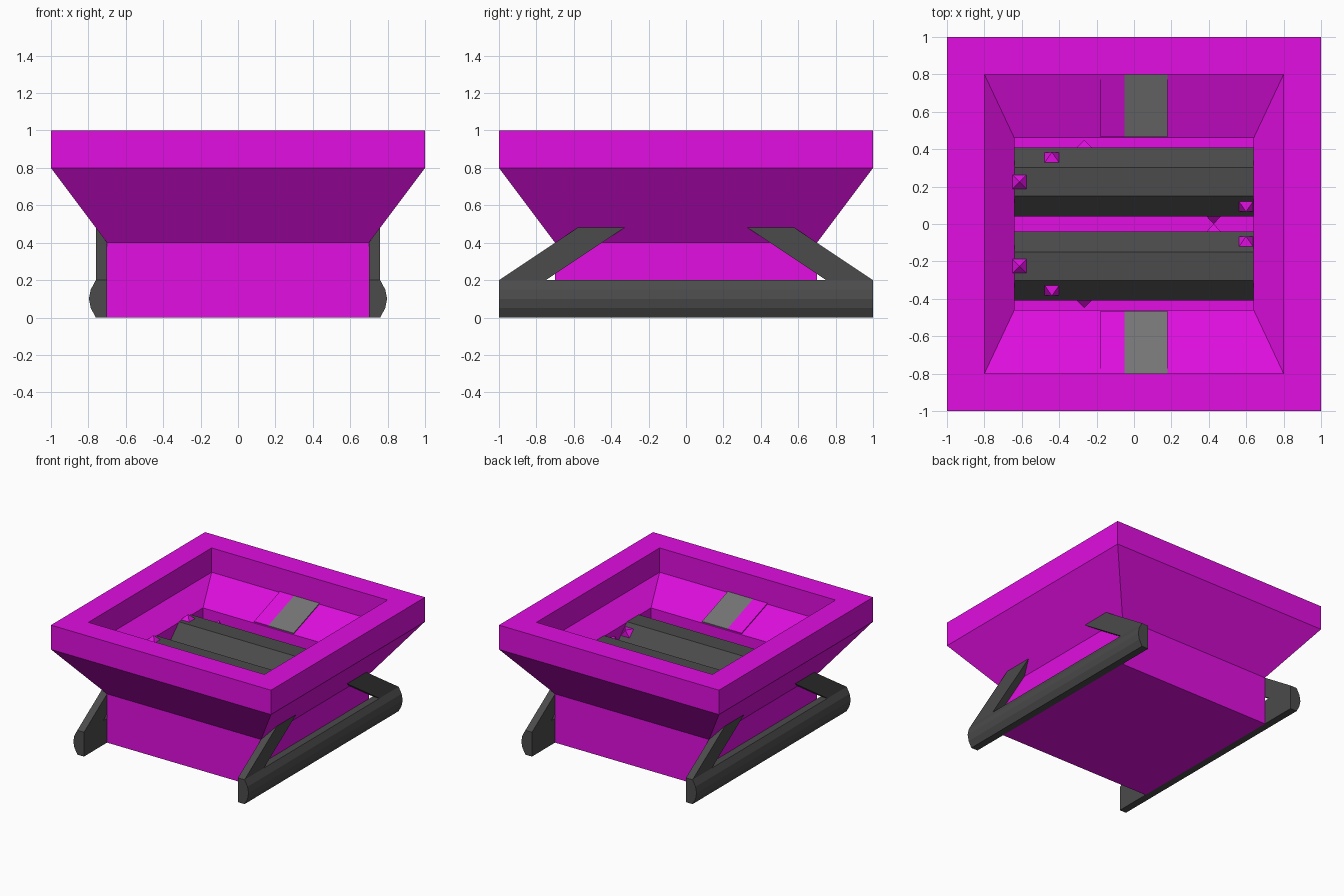
import bpy, bmesh, math
from mathutils import Matrix

if "Cube" in bpy.data.objects:
    bpy.data.objects.remove(bpy.data.objects["Cube"])


def material(name, rgb):
    m = bpy.data.materials.new(name)
    m.diffuse_color = (*rgb, 1)
    m.use_nodes = True
    m.node_tree.nodes["Principled BSDF"].inputs["Base Color"].default_value = m.diffuse_color
    return m


MAGENTA = material("magenta", (0.75, 0.0044, 0.75))
DARK = material("dark grey", (0.07, 0.07, 0.07))
GREY = material("mid grey", (0.18, 0.18, 0.18))


def finish(name, bm, mat):
    bmesh.ops.recalc_face_normals(bm, faces=bm.faces)
    me = bpy.data.meshes.new(name)
    bm.to_mesh(me)
    bm.free()
    me.materials.append(mat)
    ob = bpy.data.objects.new(name, me)
    bpy.context.collection.objects.link(ob)
    return ob


def loft(name, rings, mat):
    """Join equal-length rings of points and cap both ends."""
    bm = bmesh.new()
    vs = [[bm.verts.new(p) for p in r] for r in rings]
    n = len(vs[0])
    for a, b in zip(vs, vs[1:]):
        for i in range(n):
            j = (i + 1) % n
            bm.faces.new((a[i], a[j], b[j], b[i]))
    bm.faces.new(vs[0])
    bm.faces.new(vs[-1])
    return finish(name, bm, mat)


def along_x(name, yz, x0, x1, mat):
    return loft(name, [[(x, y, z) for y, z in yz] for x in (x0, x1)], mat)


def along_y(name, xz, y0, y1, mat):
    return loft(name, [[(x, y, z) for x, z in xz] for y in (y0, y1)], mat)


# Hopper: outside wall, rim, then down the funnel to the inner floor
levels = [(0.7, 0.7, 0), (0.7, 0.7, 0.4), (1, 1, 0.8), (1, 1, 1), (0.8, 0.8, 1),
          (0.8, 0.8, 0.8), (0.64, 0.46, 0.68), (0.64, 0.46, 0.3)]
loft("hopper", [[(-x, -y, z), (x, -y, z), (x, y, z), (-x, y, z)] for x, y, z in levels], MAGENTA)

R, AXIS_Y, AXIS_Z = 0.2, 0.225, 0.5
APOTHEM = R * math.cos(math.pi / 8)

for s, end in ((1, "back"), (-1, "front")):
    # Eight-sided crushing roller
    octagon = [(s * AXIS_Y + R * math.cos(a), AXIS_Z + R * math.sin(a))
               for a in (math.radians(22.5 + 45 * i) for i in range(8))]
    along_x(end + "_roller", octagon, -0.64, 0.64, DARK)

    # Spiral of pyramid teeth, one per roller face
    bm = bmesh.new()
    for i in range(8):
        a = math.radians(90 - 45 * i)
        place = (Matrix.Translation((-0.612 + 0.173 * i, s * AXIS_Y, AXIS_Z))
                 @ Matrix.Rotation(s * (a - math.pi / 2), 4, 'X')
                 @ Matrix.Translation((0, 0, APOTHEM + 0.02))
                 @ Matrix.Rotation(math.pi / 4, 4, 'Z'))
        bmesh.ops.create_cone(bm, cap_ends=True, segments=4, radius1=0.054,
                              radius2=0, depth=0.04, matrix=place)
    finish(end + "_roller_teeth", bm, MAGENTA)

    # Thin two-tone plate on the funnel slope
    plate = [(s * 0.8, 0.8), (s * 0.465, 0.682), (s * 0.465, 0.69), (s * 0.8, 0.808)]
    along_x(end + "_plate", plate, -0.05, 0.18, GREY)
    along_x(end + "_plate_strip", plate, -0.18, -0.05, MAGENTA)

for s, side in ((1, "right"), (-1, "left")):
    # Rounded foot rail
    rail = [(0.7, 0), (0.76, 0), (0.787, 0.05), (0.797, 0.1), (0.787, 0.15), (0.76, 0.2), (0.7, 0.2)]
    along_y(side + "_rail", [(s * x, z) for x, z in rail], -1, 1, DARK)
    # Slanted struts from the rail ends up into the hopper
    for t, end in ((1, "back"), (-1, "front")):
        strut = [(t * 1.0, 0.2), (t * 0.58, 0.48), (t * 0.33, 0.48), (t * 0.75, 0.2)]
        along_x(f"{side}_{end}_strut", strut, s * 0.7, s * 0.76, DARK)
